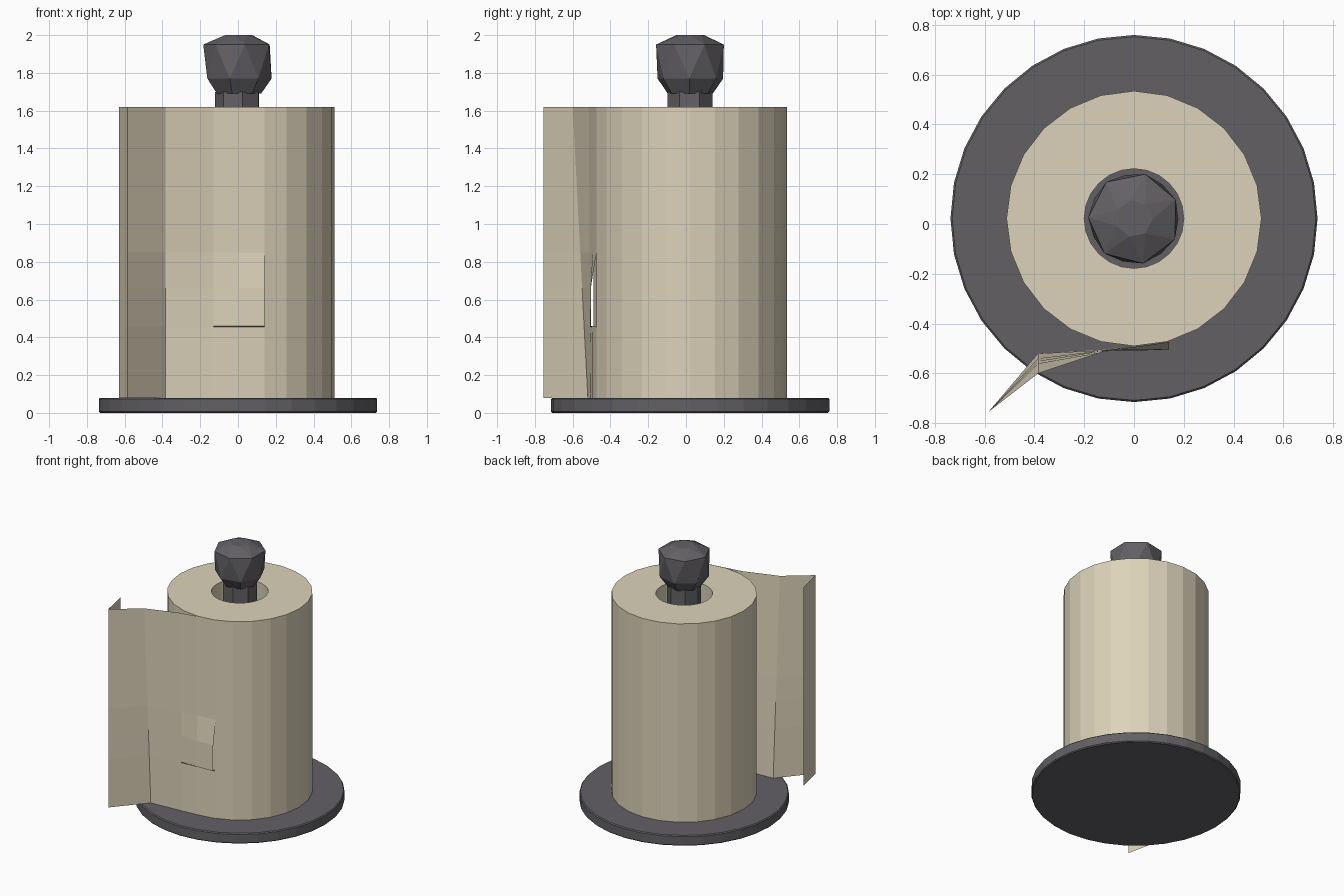
import bpy, bmesh, math

if "Cube" in bpy.data.objects:
    bpy.data.objects.remove(bpy.data.objects["Cube"])

CY = 0.022   # y of the holder's axis


def material(name, rgb):
    m = bpy.data.materials.new(name)
    m.diffuse_color = (*rgb, 1)
    m.use_nodes = True
    m.node_tree.nodes["Principled BSDF"].inputs["Base Color"].default_value = m.diffuse_color
    return m


GREY = material("dark_grey", (0.125, 0.118, 0.13))
CREAM = material("cream_paper", (0.72, 0.65, 0.49))


def finish(name, bm, mat):
    me = bpy.data.meshes.new(name)
    bm.to_mesh(me)
    bm.free()
    me.materials.append(mat)
    ob = bpy.data.objects.new(name, me)
    bpy.context.collection.objects.link(ob)
    return ob


def lathe(name, rings, sides, mat, start=90, loop=False):
    """rings: (radius, z, twist in steps); ends are capped unless looped."""
    bm = bmesh.new()
    step = 2 * math.pi / sides
    loops = []
    for r, z, tw in rings:
        a0 = math.radians(start) + tw * step
        loops.append([bm.verts.new((r * math.cos(a0 + i * step),
                                    CY + r * math.sin(a0 + i * step), z))
                      for i in range(sides)])
    pairs = list(zip(range(len(rings)), range(1, len(rings))))
    if loop:
        pairs.append((len(rings) - 1, 0))
    for p, q in pairs:
        a, b = loops[p], loops[q]
        twisted = rings[p][2] != rings[q][2]
        for i in range(sides):
            j = (i + 1) % sides
            if twisted:
                bm.faces.new((a[i], a[j], b[i]))
                bm.faces.new((a[j], b[j], b[i]))
            else:
                bm.faces.new((a[i], a[j], b[j], b[i]))
    if not loop:
        bm.faces.new(loops[0])
        bm.faces.new(loops[-1])
    bmesh.ops.recalc_face_normals(bm, faces=bm.faces[:])
    return finish(name, bm, mat)


# round base with a slightly eased rim
lathe("base", [(0.73, 0, 0), (0.737, 0.007, 0), (0.737, 0.073, 0), (0.73, 0.08, 0)], 32, GREY)

# paper roll with a hollow core
lathe("paper_roll", [(0.512, 0.08, 0), (0.512, 1.62, 0), (0.2, 1.62, 0), (0.2, 0.08, 0)],
      24, CREAM, loop=True)

# post and faceted knob
lathe("post", [(0.122, 0.07, 0), (0.122, 1.70, 0)], 7, GREY, start=76)
lathe("knob", [(0.122, 1.69, 0), (0.178, 1.77, 0), (0.184, 1.95, 0.5), (0.075, 2.0, 1)],
      7, GREY, start=50)

# loose sheet: (x, y at bottom, y at top), peeling off the roll and folding back
path = [(0.14, -0.474, -0.474), (0.0, -0.494, -0.494), (-0.13, -0.505, -0.515),
        (-0.385, -0.52, -0.60), (-0.585, -0.755, -0.755), (-0.63, -0.54, -0.54)]
rows = [0.08, 0.455, 0.46, 0.66, 0.85, 1.62]
crumple = {(0, 2): -0.03, (0, 3): -0.03, (1, 2): -0.015, (1, 3): -0.012}
bm = bmesh.new()
grid = []
for c, (x, y0, y1) in enumerate(path):
    grid.append([bm.verts.new((x, y0 + (y1 - y0) * (z - 0.08) / 1.54 + crumple.get((c, r), 0), z))
                 for r, z in enumerate(rows)])
for a, b in zip(grid, grid[1:]):
    for r in range(len(rows) - 1):
        bm.faces.new((b[r], a[r], a[r + 1], b[r + 1]))
finish("loose_sheet", bm, CREAM)
